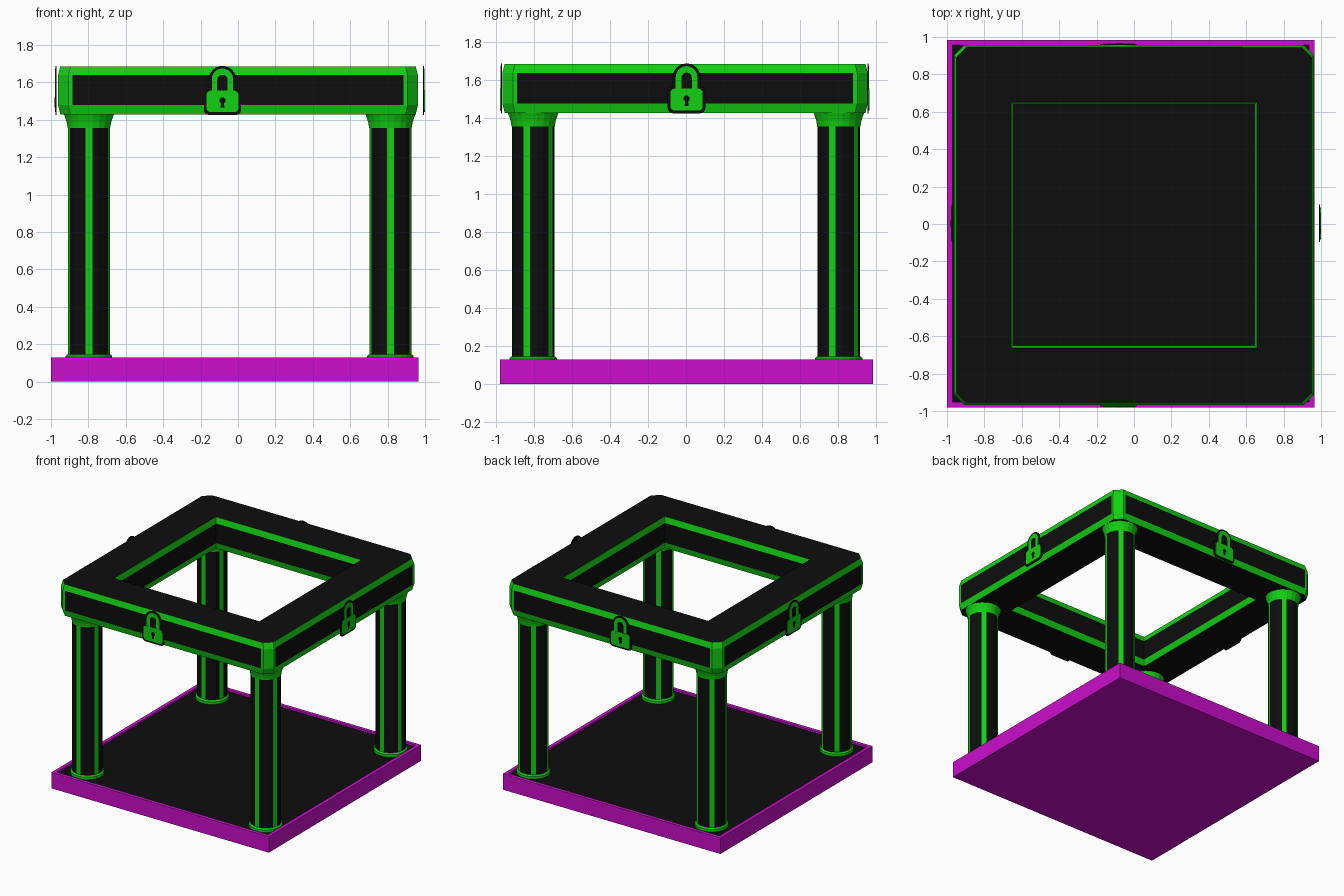
import bpy, bmesh
from math import sin, cos, pi
from mathutils import Matrix, Vector

if "Cube" in bpy.data.objects:
    bpy.data.objects.remove(bpy.data.objects["Cube"])


def material(name, rgb):
    m = bpy.data.materials.new(name)
    m.diffuse_color = (*rgb, 1)
    m.use_nodes = True
    m.node_tree.nodes["Principled BSDF"].inputs["Base Color"].default_value = m.diffuse_color
    return m


BLACK = material("black", (0.004, 0.004, 0.004))
GREEN = material("green", (0.006, 0.64, 0.006))
MAGENTA = material("magenta", (0.6, 0.004, 0.6))


def finish(bm, name, mats, matrix=None):
    bmesh.ops.recalc_face_normals(bm, faces=bm.faces)
    if matrix:
        bm.transform(matrix)
    me = bpy.data.meshes.new(name)
    bm.to_mesh(me)
    bm.free()
    for m in mats:
        me.materials.append(m)
    ob = bpy.data.objects.new(name, me)
    bpy.context.collection.objects.link(ob)
    return ob


# Base tray: magenta block with a shallow black floor
def base_tray():
    bm = bmesh.new()
    bmesh.ops.create_cube(bm, size=1, matrix=Matrix.Translation((-0.0175, 0.002, 0.065))
                          @ Matrix.Diagonal((1.965, 1.965, 0.13, 1)))
    bm.normal_update()
    top = max(bm.faces, key=lambda f: f.normal.z)
    bmesh.ops.inset_region(bm, faces=[top], thickness=0.04)
    wall = bmesh.ops.extrude_face_region(bm, geom=[top])["geom"]
    floor = next(g for g in wall if isinstance(g, bmesh.types.BMFace))
    bmesh.ops.delete(bm, geom=[f for f in [top] if f.is_valid], context="FACES")
    for v in floor.verts:
        v.co.z = 0.115
    floor.material_index = 1
    finish(bm, "base_tray", [MAGENTA, BLACK])


# Lathe with 20 sides; stripes paints every fourth face green
def lathe(name, profile, loc, stripes=False):
    n = 20
    bm = bmesh.new()
    rings = []
    for r, z in profile:
        rings.append([bm.verts.new((r * cos((k - 0.5) * 2 * pi / n), r * sin((k - 0.5) * 2 * pi / n), z))
                      for k in range(n)])
    for a, b in zip(rings, rings[1:]):
        for k in range(n):
            f = bm.faces.new((a[k], a[(k + 1) % n], b[(k + 1) % n], b[k]))
            f.material_index = 1 if not stripes or k % 4 == 3 else 0
    for ring in (rings[0], rings[-1]):
        bm.faces.new(ring).material_index = 0 if stripes else 1
    finish(bm, name, [BLACK, GREEN], Matrix.Translation(loc))


# Hollow square top frame with cut corners and green edge bands
def top_frame():
    bm = bmesh.new()
    levels = [(0.012, 1.428), (0, 1.478), (0, 1.638), (0.012, 1.685)]
    cut, strip = 0.055, 0.022
    outer, inner = [], []
    for inset, z in levels:
        h = 0.962 - inset
        a, b = h - cut, h - cut - strip
        o, i = [], []
        for q in range(4):
            rot = Matrix.Rotation(q * pi / 2, 3, "Z")
            o += [bm.verts.new(rot @ Vector((x, y, z))) for x, y in ((h, b), (h, a), (a, h), (b, h))]
            w = 0.645 + inset
            i.append(bm.verts.new(rot @ Vector((w, w, z))))
        outer.append(o)
        inner.append(i)
    for lv in range(3):
        lo, hi = outer[lv], outer[lv + 1]
        for k in range(16):
            f = bm.faces.new((lo[k], lo[(k + 1) % 16], hi[(k + 1) % 16], hi[k]))
            f.material_index = 0 if lv == 1 and k % 4 == 3 else 1
        lo, hi = inner[lv], inner[lv + 1]
        for k in range(4):
            f = bm.faces.new((lo[k], lo[(k + 1) % 4], hi[(k + 1) % 4], hi[k]))
            f.material_index = 0 if lv == 1 else 1
    for lv in (0, 3):
        o, i = outer[lv], inner[lv]
        for q in range(4):
            bm.faces.new(o[4 * q:4 * q + 4] + [i[q]])
            bm.faces.new((o[4 * q + 3], o[(4 * q + 4) % 16], i[(q + 1) % 4], i[q]))
    finish(bm, "top_frame", [BLACK, GREEN], Matrix.Translation((0, -0.005, 0)))


def arc(cx, cz, r, a0, a1, n):
    return [(cx + r * cos(a0 + (a1 - a0) * k / n), cz + r * sin(a0 + (a1 - a0) * k / n))
            for k in range(n + 1)]


# Rounded rectangle outline
def rounded(w, z0, z1, r):
    pts = []
    for cx, cz, a in ((w - r, z0 + r, -pi / 2), (w - r, z1 - r, 0),
                      (r - w, z1 - r, pi / 2), (r - w, z0 + r, pi)):
        pts += arc(cx, cz, r, a, a + pi / 2, 4)
    return pts


# Extruded outline; local -y points out of the frame
def slab(name, pts, y0, y1, mat, matrix):
    bm = bmesh.new()
    f = bm.faces.new([bm.verts.new((x, y0, z)) for x, z in pts])
    g = bmesh.ops.extrude_face_region(bm, geom=[f])["geom"]
    bmesh.ops.translate(bm, vec=(0, y1 - y0, 0), verts=[v for v in g if isinstance(v, bmesh.types.BMVert)])
    finish(bm, name, [mat], matrix)


# Padlock: black backing, green body and shackle, black keyhole
def padlock(side, loc, angle):
    m = Matrix.Translation(loc) @ Matrix.Rotation(angle, 4, "Z")
    back = rounded(0.1, 1.425, 1.57, 0.03)
    back = back[:10] + arc(0, 1.615, 0.073, 0, pi, 12) + back[10:]
    back[9] = (0.073, 1.57)
    back[23] = (-0.073, 1.57)
    slab(side + "_lock_backing", back, 0.008, 0.003, BLACK, m)
    slab(side + "_lock_body", rounded(0.085, 1.44, 1.555, 0.022), 0.004, -0.001, GREEN, m)
    shackle = ([(0.057, 1.55)] + arc(0, 1.617, 0.057, 0, pi, 12) + [(-0.057, 1.55), (-0.028, 1.55)]
               + arc(0, 1.612, 0.028, pi, 0, 10) + [(0.028, 1.55)])
    slab(side + "_lock_shackle", shackle, 0.004, 0, GREEN, m)
    key = arc(0, 1.503, 0.017, -pi / 3, 4 * pi / 3, 10) + [(-0.010, 1.465), (0.010, 1.465)]
    slab(side + "_lock_keyhole", key, 0, -0.002, BLACK, m)


base_tray()
top_frame()

# Four columns with foot ring and flared capital
for fb, y in (("front", -0.805), ("back", 0.805)):
    for lr, x in (("left", -0.797), ("right", 0.815)):
        n = f"{fb}_{lr}_column"
        lathe(n, [(0.114, 0.11), (0.114, 1.40)], (x, y, 0), True)
        lathe(n + "_foot", [(0.126, 0.11), (0.126, 0.136), (0.116, 0.146)], (x, y, 0))
        lathe(n + "_capital", [(0.115, 1.355), (0.12, 1.385), (0.128, 1.41), (0.138, 1.435)], (x, y, 0))

# One padlock on each side of the frame
padlock("front", (-0.083, -0.978, 0), 0)
padlock("right", (0.998, 0.003, 0), pi / 2)
padlock("back", (-0.083, 0.965, 0), pi)
padlock("left", (-0.978, 0.003, 0), -pi / 2)
